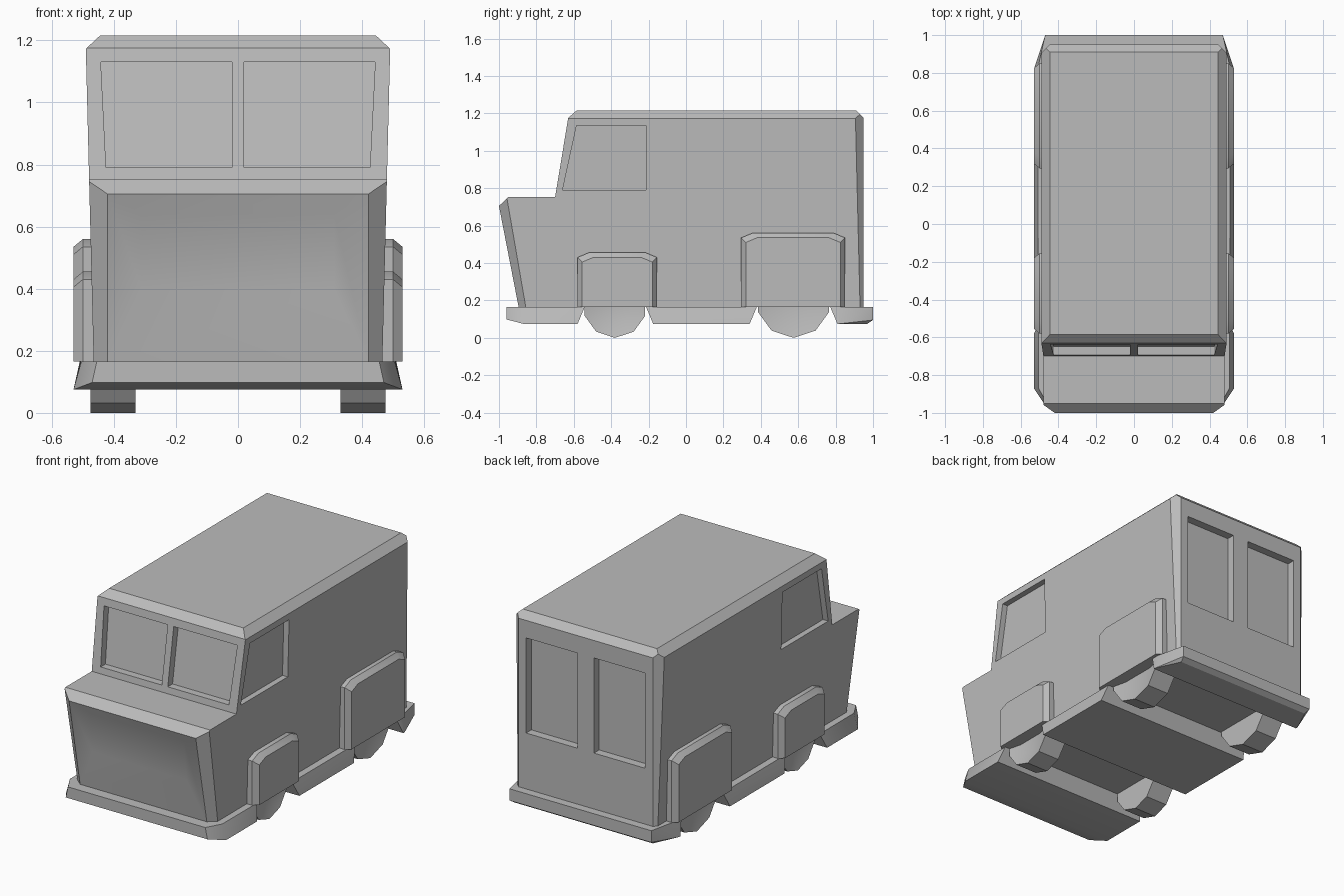
import bpy, bmesh
from mathutils import Vector

if "Cube" in bpy.data.objects:
    bpy.data.objects.remove(bpy.data.objects["Cube"])

grey = bpy.data.materials.new("plain_grey")
grey.use_nodes = True
grey.diffuse_color = (0.5, 0.5, 0.5, 1)
grey.node_tree.nodes["Principled BSDF"].inputs["Base Color"].default_value = (0.5, 0.5, 0.5, 1)

FLOOR = 0.165


def finish(name, bm):
    bmesh.ops.recalc_face_normals(bm, faces=bm.faces)
    mesh = bpy.data.meshes.new(name)
    bm.to_mesh(mesh)
    bm.free()
    mesh.materials.append(grey)
    ob = bpy.data.objects.new(name, mesh)
    bpy.context.collection.objects.link(ob)
    return ob


def hull(name, points):
    bm = bmesh.new()
    for p in points:
        bm.verts.new(p)
    bmesh.ops.convex_hull(bm, input=bm.verts)
    bmesh.ops.dissolve_limit(bm, angle_limit=0.01, verts=bm.verts, edges=bm.edges)
    return finish(name, bm)


def activate(ob):
    bpy.ops.object.select_all(action='DESELECT')
    ob.select_set(True)
    bpy.context.view_layer.objects.active = ob


def carve(ob, cutters):
    activate(ob)
    for cutter in cutters:
        cutter.hide_render = True
        mod = ob.modifiers.new("carve", 'BOOLEAN')
        mod.operation = 'DIFFERENCE'
        mod.solver = 'EXACT'
        mod.object = cutter
        bpy.ops.object.modifier_apply(modifier=mod.name)
        bpy.data.objects.remove(cutter)


def smooth(ob):
    activate(ob)
    bpy.ops.object.shade_smooth_by_angle()


def side_x(z):
    return 0.465 + 0.025 * (z - FLOOR)


def screen_y(z):
    return -0.70 + (z - 0.75) / 6


# Body: side profile drawn across the width, with leaning side walls
profile = [(-0.895, FLOOR), (-1.0, 0.705), (-0.95, 0.752), (-0.70, 0.752), (-0.63, 1.175),
           (-0.585, 1.215), (0.91, 1.215), (0.95, 1.175), (0.95, FLOOR)]
bm = bmesh.new()
sides = [[bm.verts.new((s * side_x(z), y, z)) for y, z in profile] for s in (-1, 1)]
for ring in sides:
    bm.faces.new(ring)
for i in range(len(profile)):
    j = (i + 1) % len(profile)
    bm.faces.new((sides[0][i], sides[0][j], sides[1][j], sides[1][i]))

# Chamfers along the roof, rear corners and bonnet corners
chamfers = [((0.49, 0, 1.173), (0.445, 0, 1.215), (0.49, 1, 1.173)),
            ((0.488, 0.908, 0), (0.445, 0.95, 0), (0.488, 0.908, 1)),
            ((0.467, -0.855, FLOOR), (0.42, -0.895, FLOOR), (0.42, -1.0, 0.705))]
for s in (-1, 1):
    for tri in chamfers:
        a, b, c = (Vector((s * x, y, z)) for x, y, z in tri)
        normal = (b - a).cross(c - a).normalized()
        if normal.x * s < 0:
            normal = -normal
        bmesh.ops.bisect_plane(bm, geom=bm.verts[:] + bm.edges[:] + bm.faces[:], dist=1e-4,
                               plane_co=a, plane_no=normal, clear_outer=True)
        bmesh.ops.holes_fill(bm, edges=[e for e in bm.edges if e.is_boundary])
bmesh.ops.recalc_face_normals(bm, faces=bm.faces)

# Sunken nose panel
nose = min((f for f in bm.faces if f.normal.y < -0.9), key=lambda f: f.calc_center_median().y
           + (9 if f.calc_center_median().z > 0.65 else 0))
bmesh.ops.inset_region(bm, faces=[nose], thickness=0.05)
for v in nose.verts:
    s = 1 if v.co.x > 0 else -1
    v.co = (s * 0.31, -0.955, 0.64) if v.co.z > 0.43 else (s * 0.31, -0.93, 0.40)
body = finish("body", bm)

# Window recesses
cutters = []
for s in (-1, 1):
    front = [(0.02, 0.79), (0.425, 0.79), (0.442, 1.13), (0.02, 1.13)]
    cutters.append(hull("windscreen_cutter", [(s * x, screen_y(z) + d, z)
                                              for x, z in front for d in (-0.04, 0.045)]))
    door = [(-0.66, 0.79), (-0.215, 0.79), (-0.215, 1.135), (-0.585, 1.135)]
    cutters.append(hull("door_window_cutter", [(s * (side_x(z) + d), y, z)
                                               for y, z in door for d in (-0.035, 0.04)]))
    cutters.append(hull("rear_window_cutter", [(s * x, y, z) for x in (0.055, 0.395)
                                               for y in (0.90, 1.0) for z in (0.50, 1.07)]))
carve(body, cutters)
smooth(body)

# Skirt with bumpers at both ends
corner = [(0.455, -0.96, FLOOR), (0.505, -0.87, FLOOR), (0.47, -0.96, 0.098), (0.53, -0.87, 0.075),
          (0.53, 0.82, 0.075), (0.51, 0.82, FLOOR), (0.47, 1.0, FLOOR), (0.47, 1.0, 0.095),
          (0.46, 0.97, 0.075)]
skirt = hull("skirt", [(s * x, y, z) for x, y, z in corner for s in (-1, 1)])

# Axle data: wheel centre, wheel radius, arch ends, fender ends, fender top
axles = {"front": (-0.38, 0.17, -0.56, -0.195, -0.58, -0.155, 0.455),
         "rear": (0.575, 0.20, 0.36, 0.79, 0.295, 0.85, 0.56)}
arches = []
for y, r, a0, a1, f0, f1, top in axles.values():
    arches.append(hull("arch_cutter", [(x, yy, z) for x in (-0.7, 0.7) for yy, z in
                                       ((a0 - 0.03, 0.05), (a1 + 0.03, 0.05),
                                        (a0 + 0.025, 0.18), (a1 - 0.025, 0.18))]))
carve(skirt, arches)
smooth(skirt)

for end, (y, r, a0, a1, f0, f1, top) in axles.items():
    for s, side in ((1, "left"), (-1, "right")):
        # Fender: plate with clipped top corners and bevelled rim
        points = []
        for x, inset in ((0.45, 0), (0.50, 0), (0.53, 0.025)):
            u, v, t = f0 + inset, f1 - inset, top - inset
            points += [(s * x, yy, z) for yy, z in ((u, FLOOR), (u, t - 0.025), (u + 0.06, t),
                                                    (v - 0.06, t), (v, t - 0.025), (v, FLOOR))]
        smooth(hull(f"{end}_{side}_fender", points))

        # Wheel: ten-sided, with a dished hub
        bm = bmesh.new()
        bmesh.ops.create_circle(bm, cap_ends=True, segments=10, radius=r)
        rim = bm.faces[:][0]
        out = bmesh.ops.extrude_face_region(bm, geom=[rim])["geom"]
        outer = [f for f in out if isinstance(f, bmesh.types.BMFace)]
        bmesh.ops.translate(bm, verts=outer[0].verts, vec=(0, 0, 0.145))
        bmesh.ops.inset_region(bm, faces=outer, thickness=r * 0.45, depth=-0.02)
        for v in bm.verts:
            a, b, c = v.co
            v.co = (s * (0.33 + c), y + a, r + b)
        smooth(finish(f"{end}_{side}_wheel", bm))
